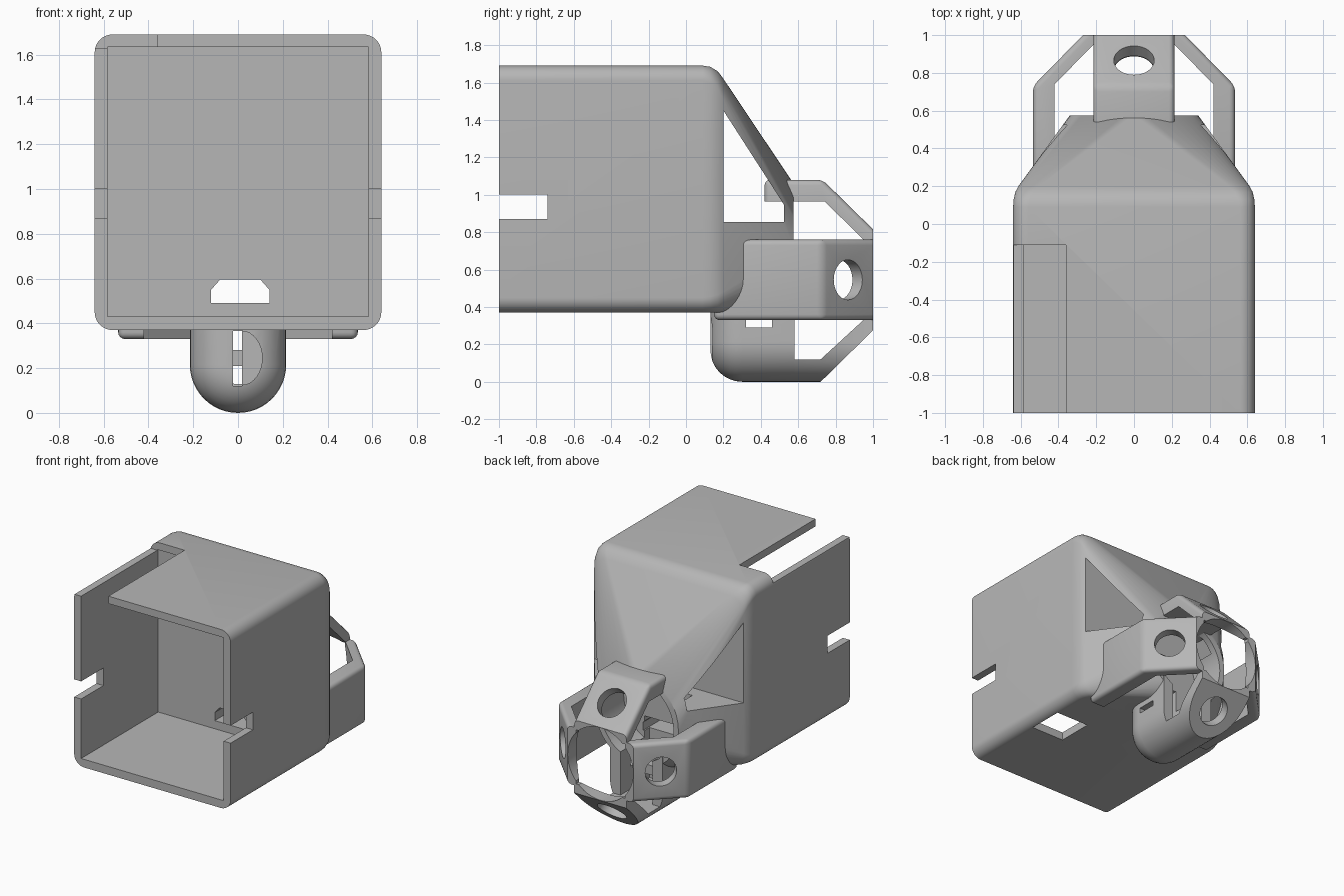
import bpy, bmesh
from math import sin, cos, pi
from mathutils import Matrix, Vector

cube = bpy.data.objects.get("Cube")
if cube:
    bpy.data.objects.remove(cube, do_unlink=True)

grey = bpy.data.materials.new("plain_grey")
grey.use_nodes = True
grey.diffuse_color = (0.47, 0.47, 0.47, 1)
grey.node_tree.nodes["Principled BSDF"].inputs["Base Color"].default_value = grey.diffuse_color

CLAW_Z = 0.545   # height of the axis the claws surround


def make(name, bm):
    bmesh.ops.recalc_face_normals(bm, faces=bm.faces)
    mesh = bpy.data.meshes.new(name)
    bm.to_mesh(mesh)
    bm.free()
    mesh.materials.append(grey)
    obj = bpy.data.objects.new(name, mesh)
    bpy.context.collection.objects.link(obj)
    return obj


def loft(name, rings):
    """Skin a list of equal-length point rings and cap both ends."""
    bm = bmesh.new()
    loops = [[bm.verts.new(p) for p in ring] for ring in rings]
    n = len(loops[0])
    for a, b in zip(loops, loops[1:]):
        for i in range(n):
            j = (i + 1) % n
            bm.faces.new((a[i], a[j], b[j], b[i]))
    bm.faces.new(loops[0])
    bm.faces.new(loops[-1])
    return make(name, bm)


def prism(name, pts, axis, lo, hi):
    """Extrude a 2D outline along one axis."""
    def place(p, d):
        return {"x": (d, *p), "y": (p[0], d, p[1]), "z": (*p, d)}[axis]
    return loft(name, [[place(p, d) for p in pts] for d in (lo, hi)])


def box(name, x, y, z):
    return prism(name, [(x[0], y[0]), (x[1], y[0]), (x[1], y[1]), (x[0], y[1])], "z", *z)


def rod(name, centre, direction, radius, length):
    bm = bmesh.new()
    rot = Vector(direction).to_track_quat("Z", "Y").to_matrix().to_4x4()
    bmesh.ops.create_cone(bm, cap_ends=True, segments=48, radius1=radius, radius2=radius,
                          depth=length, matrix=Matrix.Translation(centre) @ rot)
    return make(name, bm)


def boolean(obj, tool, op="DIFFERENCE"):
    tool.hide_render = True
    mod = obj.modifiers.new(op.lower(), "BOOLEAN")
    mod.operation, mod.object, mod.solver = op, tool, "EXACT"
    bpy.context.view_layer.objects.active = obj
    bpy.ops.object.modifier_apply(modifier=mod.name)
    bpy.data.objects.remove(tool, do_unlink=True)


def smooth(obj):
    bpy.ops.object.select_all(action="DESELECT")
    obj.select_set(True)
    bpy.context.view_layer.objects.active = obj
    bpy.ops.object.shade_smooth_by_angle(angle=0.55)


def rounded_ring(y, hx, top, r, base=0.37, seg=10):
    hz = (top - base) / 2
    zc = base + hz
    pts = []
    for q, (sx, sz) in enumerate([(1, 1), (-1, 1), (-1, -1), (1, -1)]):
        for i in range(seg + 1):
            a = (q + i / seg) * pi / 2
            pts.append((sx * (hx - r) + r * cos(a), y, zc + sz * (hz - r) + r * sin(a)))
    return pts


def u_ring(y, inset=0.0, top=0.6, seg=24):
    r = 0.215 - inset
    arc = [(-r * cos(pi * i / seg), y, 0.215 - r * sin(pi * i / seg)) for i in range(seg + 1)]
    return [(-r, y, top)] + arc + [(r, y, top)]


# Main shell: rounded square box tapering to a round nose
body = loft("body", [
    rounded_ring(-1, 0.64, 1.69, 0.08),
    rounded_ring(0.09, 0.64, 1.69, 0.08),
    rounded_ring(0.13, 0.637, 1.684, 0.085),
    rounded_ring(0.17, 0.628, 1.66, 0.095),
    rounded_ring(0.2, 0.612, 1.62, 0.11),
    rounded_ring(0.575, 0.34, 1.06, 0.335),
])

# Rounded housing under the nose
R = 0.17
steps = [i / 8 * pi / 2 for i in range(9)]
housing = loft("housing", [u_ring(0.13 + R * (1 - cos(a)), R * (1 - sin(a))) for a in steps]
               + [u_ring(0.58)])
boolean(body, housing, "UNION")

# Openings in the box
boolean(body, box("cavity", (-0.583, 0.583), (-1.1, -0.1), (0.43, 1.635)))
boolean(body, box("lid_notch", (-0.7, -0.36), (-1.1, -0.11), (1.63, 1.8)))
boolean(body, box("side_notches", (-0.8, 0.8), (-1.1, -0.74), (0.87, 1.0)))
boolean(body, box("floor_hole", (0.3, 0.57), (-0.42, -0.15), (0.3, 0.5)))
boolean(body, prism("cable_hole", [(-0.12, 0.49), (0.14, 0.49), (0.14, 0.55), (0.1, 0.595),
                                   (-0.08, 0.595), (-0.12, 0.55)], "y", -0.3, 0.7))

# Openings in the nose and housing
boolean(body, prism("side_windows", [(0.2, 0.855), (0.525, 0.855), (0.525, 0.945), (0.2, 1.45)],
                    "x", -0.8, 0.8))
boolean(body, rod("nose_bore", (0, 0.5, 0.71), (0, 1, 0), 0.3, 0.4))
boolean(body, box("housing_cavity", (-0.13, 0.13), (0.24, 0.7), (0.12, 0.6)))
boolean(body, box("housing_slit", (-0.022, 0.018), (0.05, 0.3), (0.12, 0.365)))
boolean(body, box("pin_hole", (-0.4, 0.4), (0.32, 0.46), (0.29, 0.33)))
half_round = [(0.018 + 0.09 * sin(pi * i / 16), 0.245 - 0.12 * cos(pi * i / 16)) for i in range(17)]
boolean(body, prism("housing_recess", half_round, "y", 0.05, 0.2))
smooth(body)

# Cross pin inside the housing
smooth(box("housing_pin", (-0.14, 0.14), (0.3, 0.36), (0.21, 0.28)))


def finish_claw(obj, outward):
    """Drill the sloped tip and hollow its end around the shared axis."""
    axis = Vector((0, 0, CLAW_Z))
    hole = axis + outward * 0.4 + Vector((0, 0.865, 0))
    boolean(obj, rod("hole", hole, outward + Vector((0, 1, 0)), 0.107, 0.3))
    boolean(obj, rod("tip_bore", axis + Vector((0, 0.95, 0)), (0, 1, 0), 0.268, 0.4))
    smooth(obj)


# Three bent claws
for name, angle, start in (("left_claw", 0, 0.15), ("right_claw", pi, 0.15), ("top_claw", -pi / 2, 0.42)):
    outline = [(0.42, start), (0.535, start), (0.535, 0.73), (0.27, 1.0),
               (0.2, 1.0), (0.2, 0.965), (0.42, 0.74)]
    claw = prism(name, outline, "z", -0.215, 0.215)
    bm = bmesh.new()
    bm.from_mesh(claw.data)
    edges = [e for e in bm.edges if max(v.co.y for v in e.verts) < 1.01
             and min(v.co.x for v in e.verts) > 0.25 and max(v.co.x for v in e.verts) > 0.5]
    bmesh.ops.bevel(bm, geom=edges, offset=0.03, segments=4, profile=0.5, affect="EDGES")
    bm.to_mesh(claw.data)
    bm.free()
    turn = Matrix.Rotation(angle, 4, "Y")
    claw.data.transform(Matrix.Translation((0, 0, CLAW_Z)) @ turn)
    finish_claw(claw, turn @ Vector((1, 0, 0)))

# Bottom claw: the housing's round section trimmed to a bent plate
bottom = loft("bottom_claw", [u_ring(0.5), u_ring(1.0)])
boolean(bottom, prism("bottom_profile", [(0.45, -0.1), (0.72, -0.1), (0.72, 0), (1.0, 0.275), (1.1, 0.345),
                                         (0.965, 0.345), (0.72, 0.12), (0.45, 0.12)], "x", -0.5, 0.5), "INTERSECT")
finish_claw(bottom, Vector((0, 0, -1)))
